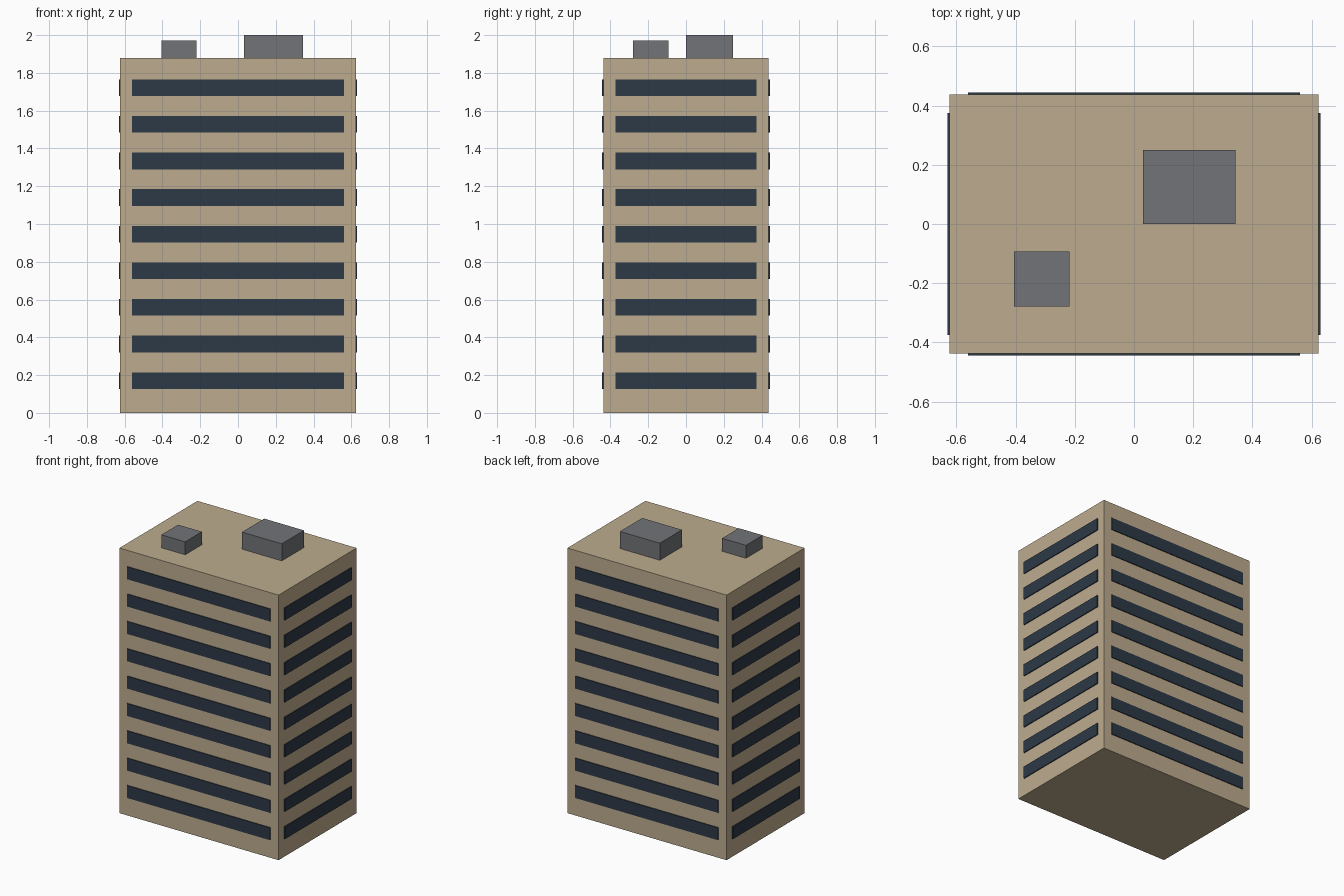
import bpy, bmesh
from mathutils import Matrix, Vector

if "Cube" in bpy.data.objects:
    bpy.data.objects.remove(bpy.data.objects["Cube"])

W, D, H = 1.248, 0.874, 1.879      # tower body size
FLOORS, FIRST, STEP = 9, 0.171, 0.1938
BAND_H, PROUD, MARGIN = 0.088, 0.0065, 0.0625


def material(name, rgb):
    m = bpy.data.materials.new(name)
    m.diffuse_color = (*rgb, 1)
    m.use_nodes = True
    m.node_tree.nodes["Principled BSDF"].inputs["Base Color"].default_value = m.diffuse_color
    return m


def boxes(name, items, mat):
    """One object made of boxes given as (centre, size)."""
    bm = bmesh.new()
    for centre, size in items:
        bmesh.ops.create_cube(bm, size=1, matrix=Matrix.Translation(centre) @ Matrix.Diagonal((*size, 1)))
    mesh = bpy.data.meshes.new(name)
    bm.to_mesh(mesh)
    bm.free()
    mesh.materials.append(mat)
    obj = bpy.data.objects.new(name, mesh)
    bpy.context.collection.objects.link(obj)
    return obj


stone = material("tan_stone", (0.515, 0.413, 0.274))
glass = material("dark_glass", (0.026, 0.041, 0.063))
metal = material("roof_grey", (0.17, 0.174, 0.188))

# Tower body
boxes("tower_body", [(Vector((0, 0, H / 2)), (W, D, H))], stone)

# Window bands: thin strips standing slightly proud of each wall
levels = [FIRST + i * STEP for i in range(FLOORS)]
long_size = (W - 2 * MARGIN, 2 * PROUD, BAND_H)
side_size = (2 * PROUD, D - 2 * MARGIN, BAND_H)
for name, s in (("front", -1), ("back", 1)):
    boxes(name + "_window_bands", [(Vector((0, s * D / 2, z)), long_size) for z in levels], glass)
for name, s in (("left", -1), ("right", 1)):
    boxes(name + "_window_bands", [(Vector((s * W / 2, 0, z)), side_size) for z in levels], glass)

# Rooftop plant boxes
for name, x, y, w, d, top in (("large_roof_unit", 0.187, 0.125, 0.312, 0.249, 2.0),
                              ("small_roof_unit", -0.312, -0.186, 0.187, 0.187, 1.971)):
    boxes(name, [(Vector((x, y, (H + top) / 2)), (w, d, top - H))], metal)
